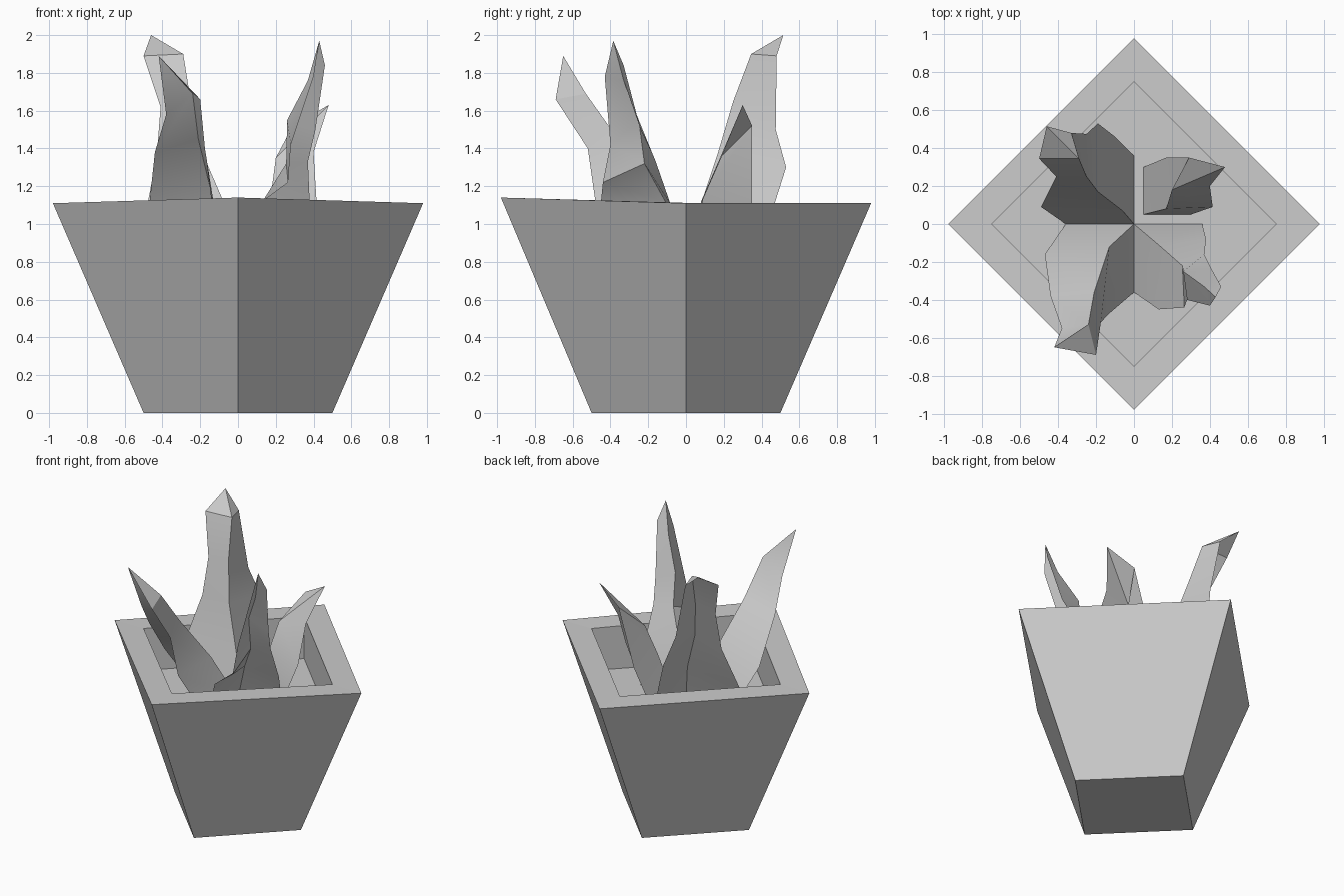
import bpy, bmesh, math

if "Cube" in bpy.data.objects:
    bpy.data.objects.remove(bpy.data.objects["Cube"])

FLOOR = 0.81


def loft(name, rows, tip=None, closed=False, smooth=0):
    """Skin a stack of point rows; closed rows get end caps, open rows a pointed tip."""
    bm = bmesh.new()
    vrows = [[bm.verts.new(p) for p in row] for row in rows]
    n = len(rows[0])
    pairs = [(i, (i + 1) % n) for i in range(n if closed else n - 1)]
    for lo, hi in zip(vrows, vrows[1:]):
        for i, j in pairs:
            bm.faces.new((lo[i], lo[j], hi[j], hi[i]))
    if closed:
        bm.faces.new(vrows[0])
        bm.faces.new(vrows[-1])
        bmesh.ops.recalc_face_normals(bm, faces=bm.faces[:])
    if tip:
        apex = bm.verts.new(tip)
        for i, j in pairs:
            bm.faces.new((vrows[-1][i], vrows[-1][j], apex))
    bm.normal_update()
    # Open leaves face up and towards the pot centre
    if not closed and sum(f.normal.z * f.calc_area() for f in bm.faces) < 0:
        bmesh.ops.reverse_faces(bm, faces=bm.faces[:])
    mesh = bpy.data.meshes.new(name)
    bm.to_mesh(mesh)
    bm.free()
    ob = bpy.data.objects.new(name, mesh)
    bpy.context.collection.objects.link(ob)
    if smooth:
        bpy.ops.object.select_all(action='DESELECT')
        ob.select_set(True)
        bpy.context.view_layer.objects.active = ob
        bpy.ops.object.shade_smooth_by_angle(angle=math.radians(smooth))
    return ob


def diamond(r, z, front_lift=0.0):
    return [(r, 0, z), (0, r, z), (-r, 0, z), (0, -r, z + front_lift)]


def foot(x, y, inset=0.0):
    """Folded leaf foot: x-side corner, fold corner, y-side corner."""
    return [(x, inset, FLOOR), (inset, inset, FLOOR), (inset, y, FLOOR)]


# Flared square pot, hollow at the top, front corner slightly raised
loft("pot", [diamond(0.5, 0), diamond(0.98, 1.11, 0.03),
             diamond(0.75, 1.112, 0.02), diamond(0.75, FLOOR)], closed=True)

# Leaves are folded sheets; rows run: x-side edge, fold, y-side edge
loft("leaf_back_left", [
    foot(-0.36, 0.36),
    [(-.49, .09, 1.05), (-.06, .07, 1.08), (-.10, .46, 1.08)],
    [(-.43, .21, 1.36), (-.19, .17, 1.38), (-.19, .53, 1.30)],
    [(-.41, .25, 1.62), (-.25, .25, 1.65), (-.25, .475, 1.50)],
    [(-.50, .345, 1.89), (-.29, .345, 1.90), (-.33, .48, 1.89)],
], tip=(-.46, .515, 2.0), smooth=30)

loft("leaf_front_left", [
    foot(-0.36, -0.36),
    [(-.47, -.16, 1.10), (-.13, -.12, 1.12), (-.14, -.48, 1.12)],
    [(-.44, -.38, 1.38), (-.21, -.36, 1.45), (-.175, -.52, 1.40)],
    [(-.38, -.55, 1.58), (-.24, -.53, 1.69), (-.20, -.69, 1.66)],
], tip=(-.42, -.65, 1.89), smooth=30)

loft("leaf_front_right", [
    foot(0.36, -0.36),
    [(.38, -.08, 1.10), (.13, -.11, 1.12), (.13, -.45, 1.12)],
    [(.37, -.16, 1.33), (.255, -.22, 1.32), (.265, -.44, 1.22)],
    [(.41, -.24, 1.50), (.26, -.25, 1.55), (.28, -.40, 1.42)],
    [(.46, -.33, 1.84), (.37, -.33, 1.76), (.40, -.43, 1.78)],
], tip=(.43, -.385, 1.97), smooth=30)

loft("leaf_back_right", [
    foot(0.30, 0.30, 0.05),
    [(.415, .09, 1.13), (.17, .08, 1.12), (.17, .35, 1.12)],
    [(.40, .20, 1.38), (.20, .18, 1.35), (.29, .35, 1.52)],
], tip=(.48, .30, 1.63), smooth=30)
